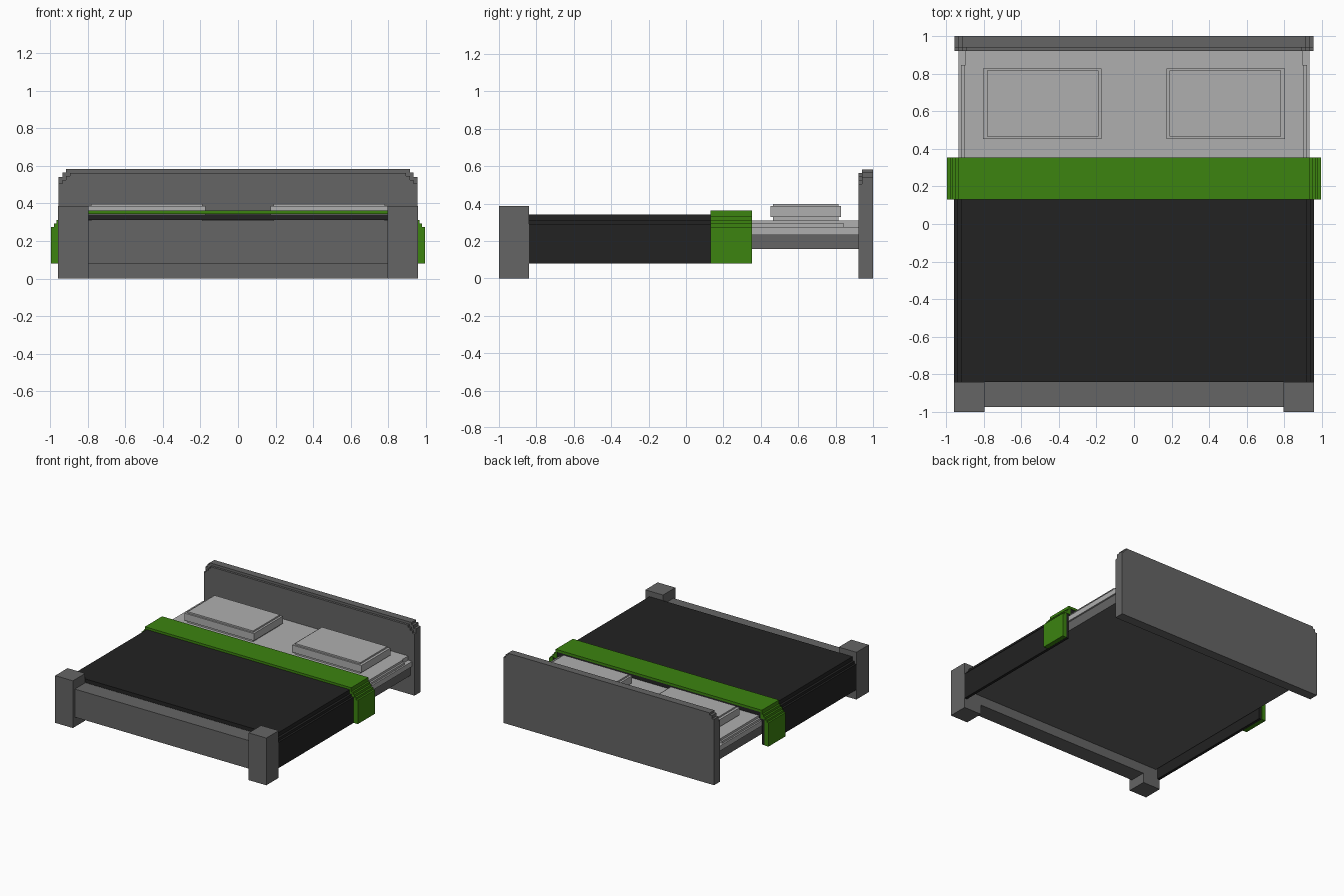
import bpy, bmesh

if "Cube" in bpy.data.objects:
    bpy.data.objects.remove(bpy.data.objects["Cube"])


def material(name, r, g, b):
    m = bpy.data.materials.new(name)
    m.diffuse_color = (r, g, b, 1)
    m.use_nodes = True
    m.node_tree.nodes["Principled BSDF"].inputs["Base Color"].default_value = m.diffuse_color
    return m


WOOD = material("dark_grey", 0.13, 0.13, 0.13)
LINEN = material("light_grey", 0.43, 0.43, 0.43)
BLACK = material("black", 0.016, 0.016, 0.016)
GREEN = material("green", 0.045, 0.23, 0.005)


def extrude(name, outline, y0, y1, mat):
    """Extrude an x-z outline along y."""
    bm = bmesh.new()
    face = bm.faces.new([bm.verts.new((x, y0, z)) for x, z in outline])
    res = bmesh.ops.extrude_face_region(bm, geom=[face])
    verts = [v for v in res["geom"] if isinstance(v, bmesh.types.BMVert)]
    bmesh.ops.translate(bm, verts=verts, vec=(0, y1 - y0, 0))
    bmesh.ops.recalc_face_normals(bm, faces=bm.faces)
    mesh = bpy.data.meshes.new(name)
    bm.to_mesh(mesh)
    bm.free()
    mesh.materials.append(mat)
    ob = bpy.data.objects.new(name, mesh)
    bpy.context.collection.objects.link(ob)
    return ob


def box(name, x0, x1, y0, y1, z0, z1, mat):
    return extrude(name, [(x0, z0), (x1, z0), (x1, z1), (x0, z1)], y0, y1, mat)


def mirrored(half):
    """Complete a right-hand half outline with its mirror image."""
    return half + [(-x, z) for x, z in reversed(half)]


def drape(name, outer, inner, y0, y1, mat):
    """Cloth hanging over both sides: outer half, then inner half going back."""
    right = outer
    left = [(-x, z) for x, z in reversed(outer)]
    under = [(-x, z) for x, z in inner] + list(reversed(inner))
    return extrude(name, right + left + under, y0, y1, mat)


# Headboard: taller back panel and a slightly lower front layer
extrude("headboard", mirrored([(0.955, 0), (0.955, 0.54), (0.935, 0.54), (0.935, 0.565),
                               (0.915, 0.565), (0.915, 0.582)]), 0.94, 1.0, WOOD)
extrude("headboard_front", mirrored([(0.955, 0), (0.955, 0.505), (0.935, 0.505), (0.935, 0.525),
                                     (0.915, 0.525), (0.915, 0.545), (0.895, 0.545),
                                     (0.895, 0.562)]), 0.922, 0.94, WOOD)

# Footboard and frame
for side, s in (("right", 1), ("left", -1)):
    box("foot_post_" + side, s * 0.797, s * 0.957, -1.0, -0.84, 0, 0.387, WOOD)
box("foot_rail", -0.797, 0.797, -0.975, -0.84, 0.08, 0.31, WOOD)
box("bed_base", -0.92, 0.92, -0.84, 0.922, 0.157, 0.233, WOOD)

# Mattress with stepped edges, notched at the head corners
extrude("mattress", mirrored([(0.933, 0.233), (0.933, 0.275), (0.92, 0.275), (0.92, 0.292),
                              (0.905, 0.292), (0.905, 0.31)]), -0.84, 0.845, LINEN)
extrude("mattress_head", mirrored([(0.933, 0.233), (0.933, 0.275), (0.897, 0.275),
                                   (0.897, 0.31)]), 0.845, 0.922, LINEN)

# Blanket and coloured runner
drape("blanket",
      [(0.957, 0.08), (0.957, 0.29), (0.94, 0.29), (0.94, 0.31), (0.92, 0.31), (0.92, 0.342)],
      [(0.934, 0.08), (0.934, 0.276), (0.906, 0.276), (0.906, 0.311)], -0.84, 0.35, BLACK)
drape("runner",
      [(0.995, 0.08), (0.995, 0.275), (0.98, 0.275), (0.98, 0.292), (0.965, 0.292),
       (0.965, 0.312), (0.95, 0.312), (0.95, 0.33), (0.935, 0.33), (0.935, 0.362)],
      [(0.958, 0.08), (0.958, 0.291), (0.921, 0.291), (0.921, 0.343)], 0.13, 0.353, GREEN)

# Pillows: wide middle slab around a taller core
for side, s in (("right", 1), ("left", -1)):
    box("pillow_" + side, s * 0.173, s * 0.803, 0.452, 0.828, 0.327, 0.386, LINEN)
    box("pillow_core_" + side, s * 0.19, s * 0.782, 0.466, 0.816, 0.31, 0.398, LINEN)
